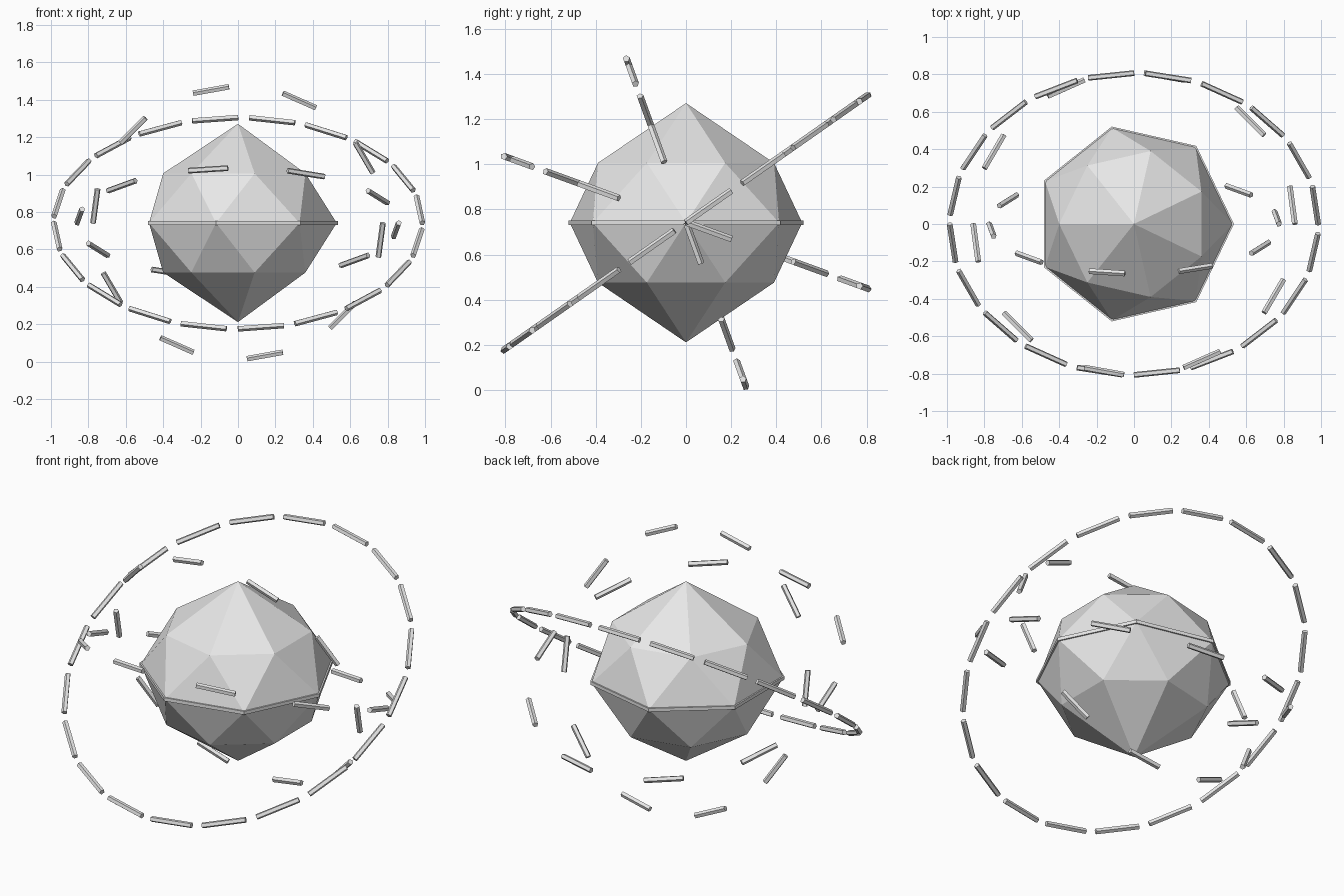
import bpy, bmesh, math
from mathutils import Vector, Matrix

if "Cube" in bpy.data.objects:
    bpy.data.objects.remove(bpy.data.objects["Cube"])

CENTRE = Vector((0, 0, 0.741))
SIDES = 7

grey = bpy.data.materials.new("pale grey")
grey.diffuse_color = (0.8, 0.8, 0.8, 1)
grey.use_nodes = True
grey.node_tree.nodes["Principled BSDF"].inputs["Base Color"].default_value = grey.diffuse_color


def finish(bm, name):
    bmesh.ops.recalc_face_normals(bm, faces=bm.faces)
    mesh = bpy.data.meshes.new(name)
    bm.to_mesh(mesh)
    bm.free()
    mesh.materials.append(grey)
    ob = bpy.data.objects.new(name, mesh)
    ob.location = CENTRE
    bpy.context.collection.objects.link(ob)
    return ob


def ring_verts(bm, radius, z, shift=0.0):
    step = 2 * math.pi / SIDES
    return [bm.verts.new((radius * math.cos((i + shift) * step),
                          radius * math.sin((i + shift) * step), z))
            for i in range(SIDES)]


# Faceted gem: two poles, two half-step rings and the equator
bm = bmesh.new()
equator = ring_verts(bm, 0.528, 0)
for s in (1, -1):
    ring = ring_verts(bm, 0.40, s * 0.265, 0.5)
    pole = bm.verts.new((0, 0, s * 0.53))
    for i in range(SIDES):
        j = (i + 1) % SIDES
        bm.faces.new((equator[i], equator[j], ring[i]))
        bm.faces.new((equator[j], ring[j], ring[i]))
        bm.faces.new((ring[i], ring[j], pole))
finish(bm, "gem")

# Thin girdle around the equator
bm = bmesh.new()
loops = [ring_verts(bm, r, z) for r, z in
         ((0.534, -0.01), (0.534, 0.01), (0.515, 0.01), (0.515, -0.01))]
for a, b in zip(loops, loops[1:] + loops[:1]):
    for i in range(SIDES):
        j = (i + 1) % SIDES
        bm.faces.new((a[i], a[j], b[j], b[i]))
finish(bm, "girdle")


# Dashed orbits: straight bars laid as chords of a tilted circle
def orbit(name, radius, count, tilt):
    bm = bmesh.new()
    span = math.radians(14.4)
    for k in range(count):
        a = 2 * math.pi * k / count
        p = Vector((math.cos(a), math.sin(a), 0)) * radius
        q = Vector((math.cos(a + span), math.sin(a + span), 0)) * radius
        along = (q - p).normalized()
        out = (p + q).normalized()
        up = Vector((0, 0, 1))
        frame = Matrix((out, up, along)).transposed().to_4x4()
        frame.translation = (p + q) / 2
        bmesh.ops.create_cone(bm, cap_ends=True, segments=5, radius1=0.016,
                              radius2=0.016, depth=(q - p).length, matrix=frame)
    ob = finish(bm, name)
    ob.rotation_euler.x = math.radians(tilt)


orbit("outer_orbit", 0.985, 20, 35)
orbit("middle_orbit", 0.86, 10, -20)
orbit("inner_orbit", 0.775, 10, -70)
